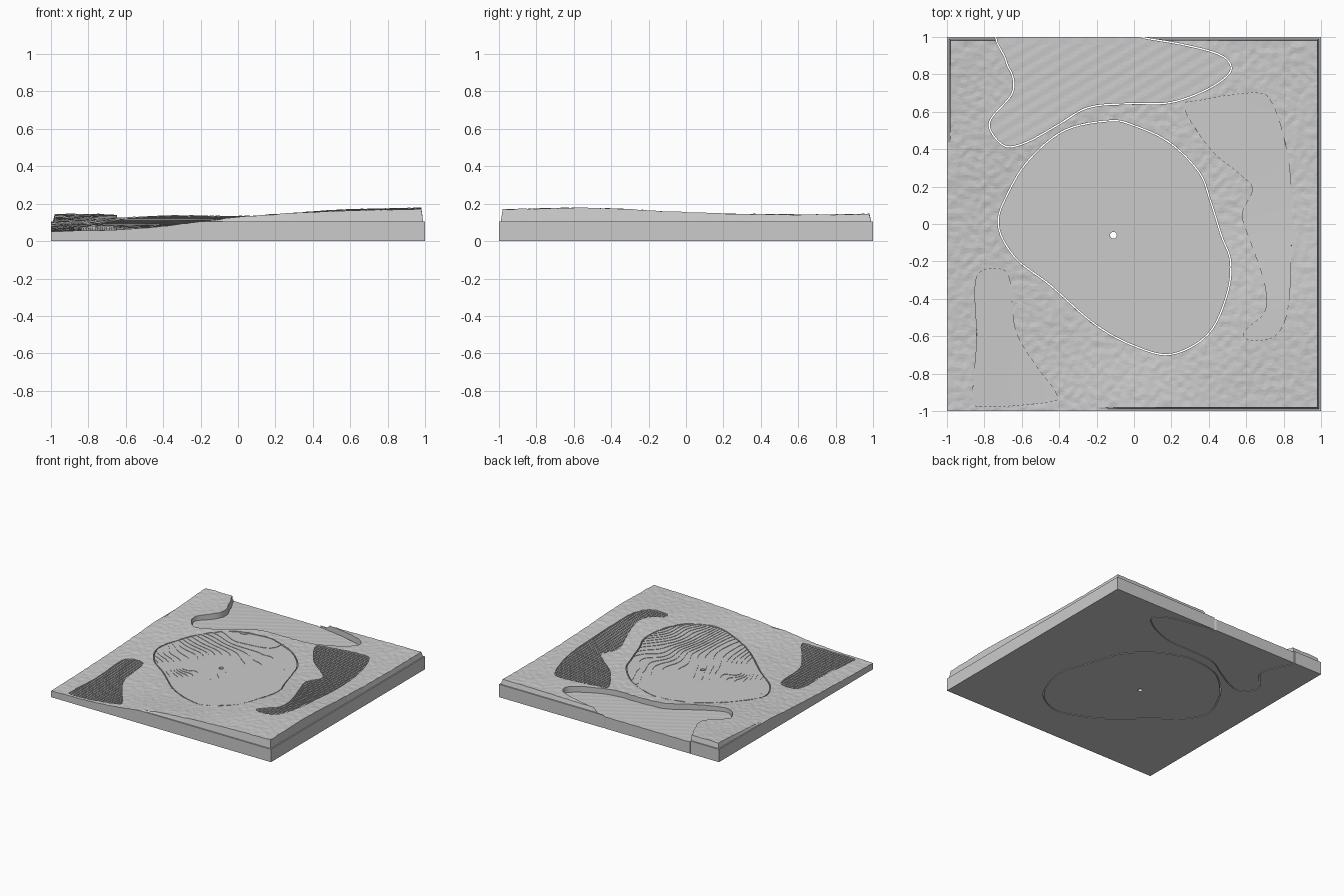
import bpy
import bmesh
import math
import random
from mathutils import Vector, noise, kdtree
from mathutils.geometry import delaunay_2d_cdt

random.seed(4)
cube = bpy.data.objects.get("Cube")
if cube:
    bpy.data.objects.remove(cube)

# One plain grey for the whole tile
grey = bpy.data.materials.new("plain grey")
grey.use_nodes = True
tone = (0.6, 0.6, 0.6, 1)
grey.diffuse_color = tone
grey.node_tree.nodes["Principled BSDF"].inputs["Base Color"].default_value = tone

RIM = 0.105       # height of the outer lip
STEP = 0.003      # height of one terrace
PITCH = 0.0125    # width of one sand ridge
GAP = 0.007       # slit around loose inserts


def catmull(a, b, c, d, t):
    return b + (c - a) * (t / 2) + (a * 2 - b * 5 + c * 4 - d) * (t * t / 2) \
        + (b * 3 - a - c * 3 + d) * (t ** 3 / 2)


def outline(points, steps=6):
    """Smooth closed curve through a few points."""
    p = [Vector(q) for q in points]
    n = len(p)
    return [catmull(p[i - 1], p[i], p[(i + 1) % n], p[(i + 2) % n], s / steps)
            for i in range(n) for s in range(steps)]


def square(r, n=100):
    corners = [Vector(c) * r for c in ((-1, -1), (1, -1), (1, 1), (-1, 1))]
    return [corners[i].lerp(corners[(i + 1) % 4], s / n) for i in range(4) for s in range(n)]


def within(p, loop):
    hit = False
    for a, b in zip(loop, loop[1:] + loop[:1]):
        if (a.y > p.y) != (b.y > p.y) and p.x < a.x + (b.x - a.x) * (p.y - a.y) / (b.y - a.y):
            hit = not hit
    return hit


def inset(loop, d):
    """Move a loop inwards by d."""
    out = []
    for i, p in enumerate(loop):
        t = (loop[(i + 1) % len(loop)] - loop[i - 1]).normalized()
        q = p + Vector((t.y, -t.x)) * d
        out.append(q if within(q, loop) else p - Vector((t.y, -t.x)) * d)
    return out


# Coarse land heights, rows front to back
LAND = [[.05, .07, .128, .16, .17],
        [.062, .082, .115, .165, .178],
        [.083, .102, .122, .144, .155],
        [.115, .134, .133, .14, .142],
        [.146, .144, .135, .14, .144]]


def sample(row, u):
    i = min(max(int(u), 0), 3)
    a = row[i - 1] if i else row[0] * 2 - row[1]
    d = row[i + 2] if i < 3 else row[4] * 2 - row[3]
    return catmull(a, row[i], row[i + 1], d, u - i)


def land(p):
    return sample([sample(r, p.x * 2 + 2) for r in LAND], p.y * 2 + 2)


def triangulate(loops, inside, spacing):
    """Fill a region with triangles that follow its loops."""
    pts, edges = [], []
    for loop in loops:
        k = len(pts)
        edges += [(k + i, k + (i + 1) % len(loop)) for i in range(len(loop))]
        pts += loop
    tree = kdtree.KDTree(len(pts))
    for i, p in enumerate(pts):
        tree.insert(p.to_3d(), i)
    tree.balance()
    n = int(0.97 / spacing)
    extra = []
    for i in range(-n, n + 1):
        for j in range(-n, n + 1):
            p = Vector((i + random.uniform(-.3, .3), j + random.uniform(-.3, .3))) * spacing
            if tree.find(p.to_3d())[2] > spacing * 0.6 and inside(p):
                extra.append(p)
    verts, _, faces, *_ = delaunay_2d_cdt(pts + extra, edges, [], 0, 1e-5)
    bm = bmesh.new()
    made = {}
    for f in faces:
        c = sum((verts[i] for i in f), Vector((0, 0))) / len(f)
        if not inside(c):
            continue
        a, b, d = (verts[i] for i in f[:3])
        if (b - a).cross(d - a) < 0:
            f = f[::-1]
        for i in f:
            if i not in made:
                made[i] = bm.verts.new(verts[i].to_3d())
        bm.faces.new([made[i] for i in f])
    return bm


def slice_faces(bm, axis, step, low, high, slot=0):
    """Cut the faces of one slot by evenly spaced planes."""
    normal = Vector([float(k == axis) for k in range(3)])
    for k in range(math.floor(low / step), math.ceil(high / step) + 1):
        faces = [f for f in bm.faces if f.material_index == slot]
        edges = {e for f in faces for e in f.edges}
        verts = {v for f in faces for v in f.verts}
        bmesh.ops.bisect_plane(bm, geom=list(verts) + list(edges) + faces, dist=1e-6,
                               plane_co=normal * (k * step), plane_no=normal)


def solid(name, bm, group, height):
    """Raise a flat mesh to a closed block, with a sheer riser between groups."""
    out = bmesh.new()
    tops, feet = {}, {}
    groups = {f: group(f) for f in bm.faces}

    def top(v, g):
        if (v, g) not in tops:
            tops[v, g] = out.verts.new((v.co.x, v.co.y, height(v.co, g)))
        return tops[v, g]

    def foot(v):
        if v not in feet:
            feet[v] = out.verts.new((v.co.x, v.co.y, 0))
        return feet[v]

    for f, g in groups.items():
        out.faces.new([top(v, g) for v in f.verts])
        out.faces.new([foot(v) for v in reversed(f.verts)])
    for e in bm.edges:
        if not e.link_loops:
            continue
        loop = e.link_loops[0]
        a, b = loop.vert, loop.link_loop_next.vert
        g = groups[loop.face]
        if len(e.link_faces) == 1:
            out.faces.new([top(b, g), top(a, g), foot(a), foot(b)])
        else:
            h = groups[e.link_loops[1].face]
            if g != h:
                out.faces.new([top(b, g), top(a, g), top(a, h), top(b, h)])
    mesh = bpy.data.meshes.new(name)
    out.to_mesh(mesh)
    out.free()
    bm.free()
    mesh.materials.append(grey)
    bpy.context.collection.objects.link(bpy.data.objects.new(name, mesh))


# Outlines of the parts
green = outline([(-.13, .555), (0, .53), (.19, .44), (.35, .28), (.41, .13), (.47, -.06),
                 (.52, -.2), (.5, -.38), (.4, -.59), (.2, -.7), (0, -.655), (-.21, -.54),
                 (-.45, -.33), (-.64, -.18), (-.73, 0), (-.67, .18), (-.56, .35), (-.37, .505)])
pond = outline([(-.7, 1.04), (-.69, .88), (-.65, .78), (-.66, .69), (-.77, .56), (-.76, .48),
                (-.68, .41), (-.56, .44), (-.4, .53), (-.24, .62), (-.02, .64), (.19, .645),
                (.38, .71), (.51, .8), (.51, .87), (.43, .92), (.25, .965), (.05, 1), (-.1, 1.04)])
right_sand = outline([(.27, .62), (.35, .66), (.65, .7), (.74, .64), (.81, .42), (.84, .18),
                      (.84, -.14), (.82, -.46), (.75, -.6), (.62, -.62), (.59, -.575), (.7, -.47),
                      (.7, -.32), (.63, -.11), (.58, .05), (.635, .185), (.57, .265), (.41, .4)])
left_sand = outline([(-.82, -.255), (-.72, -.24), (-.665, -.3), (-.635, -.565), (-.53, -.75),
                     (-.42, -.9), (-.45, -.95), (-.82, -.975), (-.86, -.91), (-.84, -.62),
                     (-.85, -.35)])
cup_centre = Vector((-.11, -.06))
cup = [cup_centre + Vector((math.cos(t), math.sin(t))) * 0.018
       for t in (math.tau * i / 24 for i in range(24))]


def on_tile(p):
    return max(abs(p.x), abs(p.y)) < 1


# Rough ground with an outer lip and two ridged sand traps
def ground_height(p, g):
    z = land(p)
    if g is not None:
        return z - 0.012 + 0.006 * (g % 2)
    z += 0.004 * noise.noise(Vector((p.x, p.y, 0)) * 28) + 0.002 * noise.noise(p.to_3d() * 5)
    return min(z, RIM) if max(abs(p.x), abs(p.y)) > 0.985 else z


ground = triangulate([square(1), square(.99), square(.98), green, pond, right_sand, left_sand],
                     lambda p: on_tile(p) and not within(p, green) and not within(p, pond), 0.0145)
for face in ground.faces:
    c = face.calc_center_median()
    face.material_index = int(within(c, right_sand) or within(c, left_sand))
slice_faces(ground, 0, PITCH, -.87, .85, slot=1)
solid("rough_ground", ground,
      lambda f: math.floor(f.calc_center_median().x / PITCH) if f.material_index else None,
      ground_height)

# Terraced putting surface with a round cup through it
plug = inset(green, GAP)
putting = triangulate([plug, cup], lambda p: within(p, plug) and (p - cup_centre).length > 0.0179, 0.02)
for v in putting.verts:
    bump = 0.012 * math.exp(-((v.co.x + .35) ** 2 + (v.co.y + .19) ** 2) / 0.008)
    v.co.z = land(v.co) + bump + 0.006 * noise.noise(Vector((v.co.x, v.co.y, 2)) * 4)
slice_faces(putting, 2, STEP, .05, .19)
solid("putting_green", putting,
      lambda f: math.floor(f.calc_center_median().z / STEP),
      lambda p, g: g * STEP)

# Low pond insert with faint diagonal ripples
basin = inset(pond, GAP)
water = triangulate([basin, square(1)], lambda p: within(p, basin) and on_tile(p), 0.016)
solid("pond", water, lambda f: 0,
      lambda p, g: 0.095 + 0.0008 * math.sin((p.y * 0.85 - p.x * 0.5) * math.tau / 0.06))
